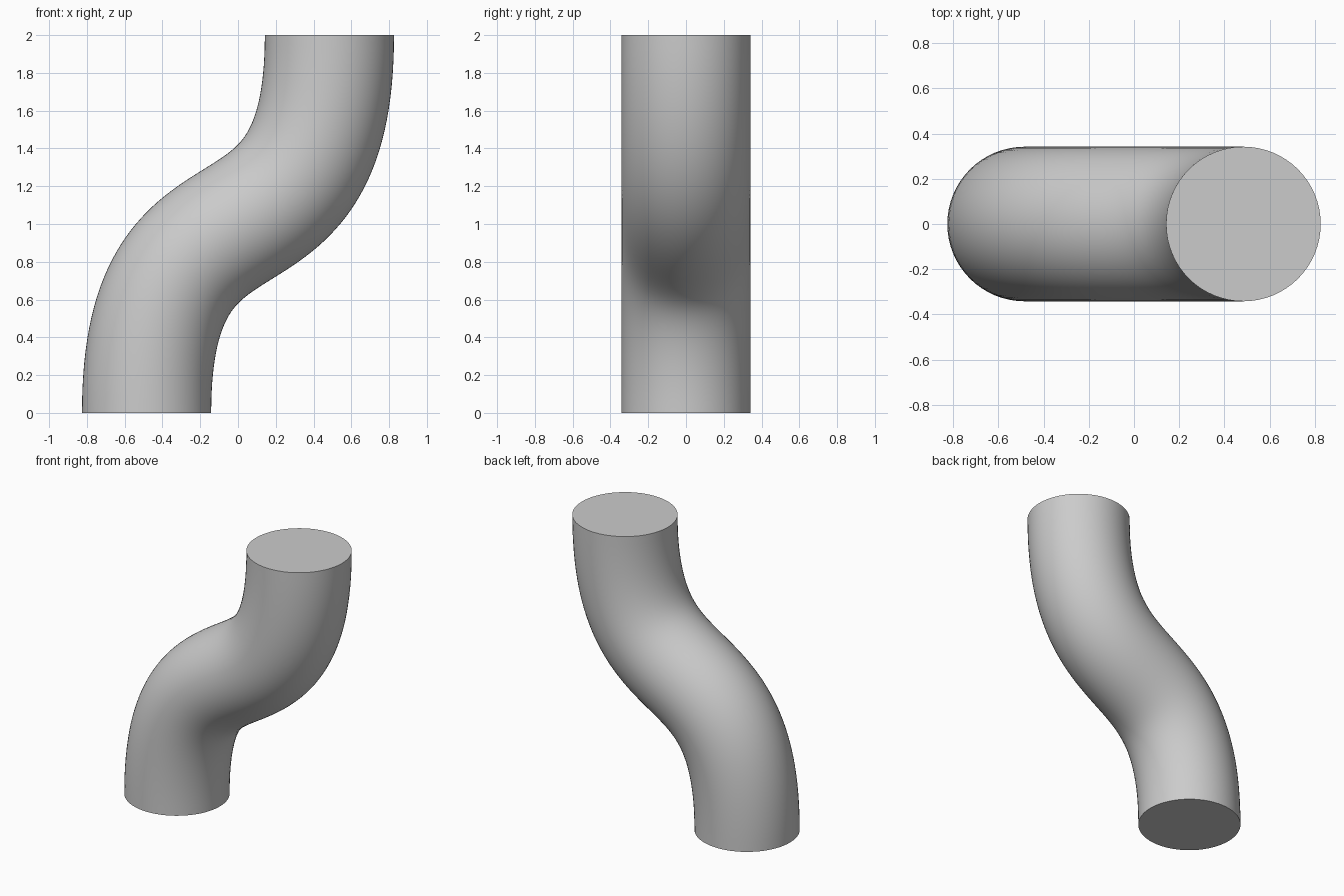
import bpy

cube = bpy.data.objects.get("Cube")
if cube:
    bpy.data.objects.remove(cube, do_unlink=True)

RADIUS = 0.342
OFFSET = 0.484   # sideways shift of each pipe end
HANDLE = 1.4     # vertical pull of the S-bend
HEIGHT = 2.0

# Plain grey material
grey = bpy.data.materials.new("plain_grey")
grey.use_nodes = True
colour = (0.6, 0.6, 0.6, 1)
grey.diffuse_color = colour
grey.node_tree.nodes["Principled BSDF"].inputs["Base Color"].default_value = colour

# S-shaped path swept with a round section and capped ends
path = bpy.data.curves.new("bent_pipe", "CURVE")
path.dimensions = "3D"
path.resolution_u = 64
path.bevel_depth = RADIUS
path.bevel_resolution = 30
path.use_fill_caps = True
spline = path.splines.new("BEZIER")
spline.bezier_points.add(1)
for point, side, z in zip(spline.bezier_points, (-1, 1), (0, HEIGHT)):
    point.handle_left_type = point.handle_right_type = "FREE"
    point.co = (side * OFFSET, 0, z)
    point.handle_left = (side * OFFSET, 0, z - HANDLE)
    point.handle_right = (side * OFFSET, 0, z + HANDLE)

pipe = bpy.data.objects.new("bent_pipe", path)
bpy.context.collection.objects.link(pipe)
bpy.ops.object.select_all(action="DESELECT")
pipe.select_set(True)
bpy.context.view_layer.objects.active = pipe
bpy.ops.object.convert(target="MESH")
pipe = bpy.context.view_layer.objects.active

# Weld the caps to the wall, then keep only the rims sharp
bpy.ops.object.mode_set(mode="EDIT")
bpy.ops.mesh.select_all(action="SELECT")
bpy.ops.mesh.remove_doubles(threshold=0.0001)
bpy.ops.mesh.normals_make_consistent(inside=False)
bpy.ops.object.mode_set(mode="OBJECT")
pipe.data.materials.clear()
pipe.data.materials.append(grey)
bpy.ops.object.shade_smooth_by_angle(angle=0.7)
